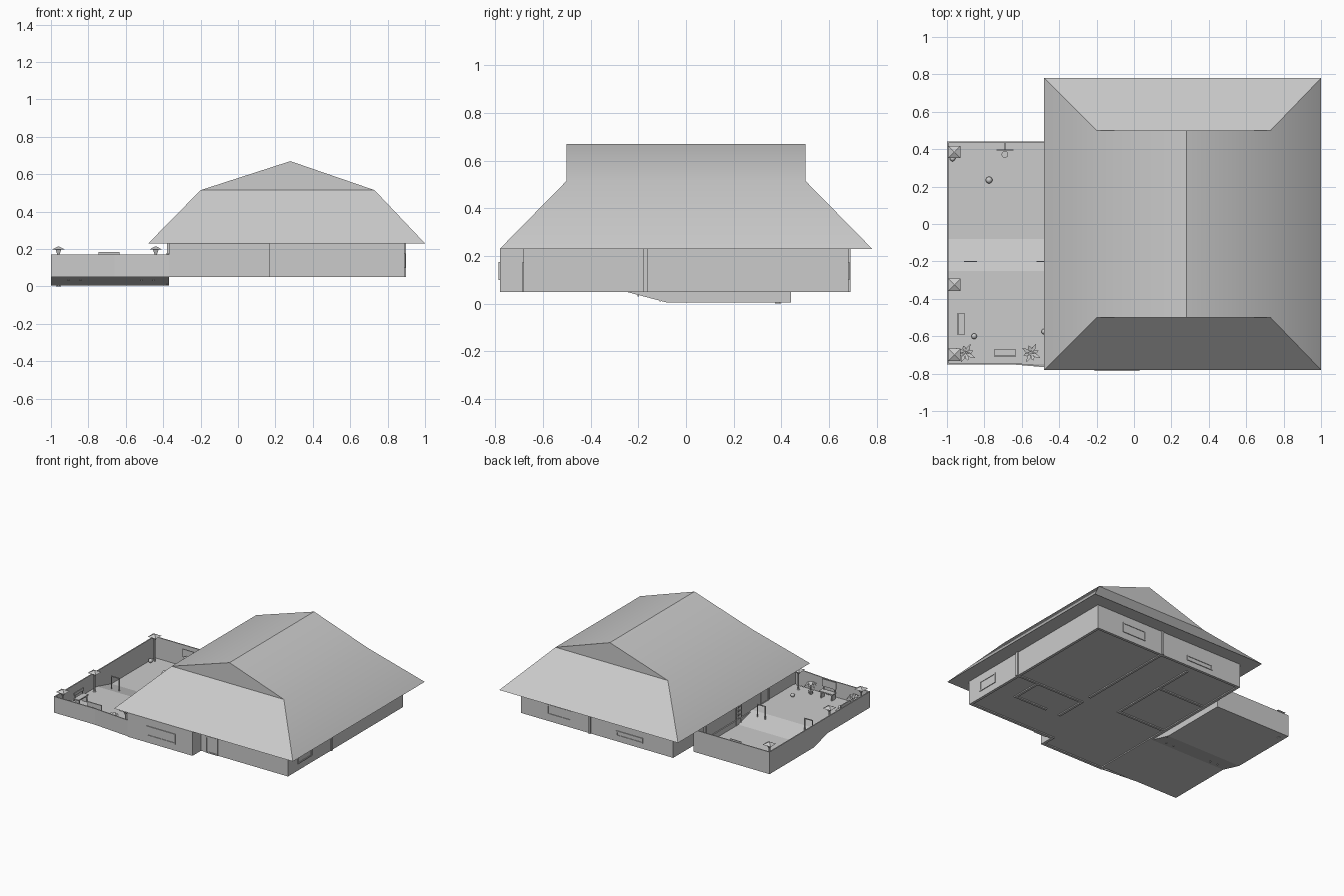
import bpy
import bmesh
import math
from mathutils import Matrix, Vector

default_cube = bpy.data.objects.get("Cube")
if default_cube:
    bpy.data.objects.remove(default_cube, do_unlink=True)

GREY = (0.6, 0.6, 0.6, 1)
plaster = bpy.data.materials.new("plain_grey")
plaster.use_nodes = True
plaster.diffuse_color = GREY
plaster.node_tree.nodes["Principled BSDF"].inputs["Base Color"].default_value = GREY

GROUND, EAVE, FENCE_TOP, LOW = 0.05, 0.23, 0.17, 0.005
WEST, EAST, SOUTH, NORTH, PORCH = -0.37, 0.89, -0.68, 0.68, -0.78


def finish(name, bm, smooth=False):
    bmesh.ops.recalc_face_normals(bm, faces=bm.faces)
    mesh = bpy.data.meshes.new(name)
    bm.to_mesh(mesh)
    bm.free()
    mesh.materials.append(plaster)
    obj = bpy.data.objects.new(name, mesh)
    bpy.context.collection.objects.link(obj)
    if smooth:
        bpy.ops.object.select_all(action="DESELECT")
        obj.select_set(True)
        bpy.context.view_layer.objects.active = obj
        bpy.ops.object.shade_smooth_by_angle(angle=math.radians(32))
    return obj


def add_box(bm, x0, x1, y0, y1, z0, z1):
    place = Matrix.Translation(((x0 + x1) / 2, (y0 + y1) / 2, (z0 + z1) / 2))
    size = Matrix.Diagonal((abs(x1 - x0), abs(y1 - y0), abs(z1 - z0), 1))
    bmesh.ops.create_cube(bm, size=1, matrix=place @ size)


def boxes(name, *specs):
    bm = bmesh.new()
    for spec in specs:
        add_box(bm, *spec)
    return finish(name, bm)


def prism(name, outline, x0, x1):
    """Extrude a (y, z) outline along x."""
    bm = bmesh.new()
    face = bm.faces.new([bm.verts.new((x0, y, z)) for y, z in outline])
    new = bmesh.ops.extrude_face_region(bm, geom=[face])["geom"]
    moved = [v for v in new if isinstance(v, bmesh.types.BMVert)]
    bmesh.ops.translate(bm, verts=moved, vec=(x1 - x0, 0, 0))
    return finish(name, bm)


def add_cone(bm, x, y, z0, z1, r0, r1, sides):
    turn = Matrix.Rotation(math.pi / sides, 4, "Z")
    bmesh.ops.create_cone(bm, cap_ends=True, segments=sides, radius1=r0, radius2=r1,
                          depth=z1 - z0, matrix=Matrix.Translation((x, y, (z0 + z1) / 2)) @ turn)


# Roof: hipped skirt, then a shallow gabled top, closed by a flat soffit
bm = bmesh.new()
rings = []
for x0, x1, y, z in ((-0.48, 1, 0.78, EAVE), (-0.2, 0.73, 0.5, 0.515)):
    rings.append([bm.verts.new(p) for p in ((x0, -y, z), (x1, -y, z), (x1, y, z), (x0, y, z))])
low, up = rings
ridge = [bm.verts.new((0.28, y, 0.67)) for y in (-0.5, 0.5)]
bm.faces.new(low[::-1])
for i in range(4):
    j = (i + 1) % 4
    bm.faces.new((low[i], low[j], up[j], up[i]))
bm.faces.new((up[0], up[1], ridge[0]))
bm.faces.new((up[2], up[3], ridge[1]))
bm.faces.new((up[1], up[2], ridge[1], ridge[0]))
bm.faces.new((up[3], up[0], ridge[0], ridge[1]))
finish("roof", bm, smooth=True)

# House walls, with the front left room stepping forward
T = 0.02
STEP = 0.17
boxes("outer_walls",
      (WEST, WEST + T, PORCH, NORTH, GROUND, EAVE),
      (EAST - T, EAST, SOUTH, NORTH, GROUND, EAVE),
      (WEST, EAST, NORTH - T, NORTH, GROUND, EAVE),
      (WEST, STEP, PORCH, PORCH + T, GROUND, EAVE),
      (STEP - T, STEP, PORCH, SOUTH + T, GROUND, EAVE),
      (STEP - T, EAST, SOUTH, SOUTH + T, GROUND, EAVE))

# Room partitions
partitions = [(0.32, 0.32, -0.08, NORTH), (0.32, 0.32, -0.4, -0.18), (0.32, EAST, -0.17, -0.17),
              (0.45, 0.71, -0.4, -0.4), (0.71, 0.71, -0.4, -0.17), (0.04, 0.04, -0.1, 0.6),
              (WEST, 0.04, -0.11, -0.11), (WEST, 0.04, 0.31, 0.31)]
H = 0.009
boxes("room_partitions", *[(a - H, b + H, c - H, d + H, GROUND, EAVE) for a, b, c, d in partitions])

# House floor sits just above the wall feet
FLOOR = GROUND + 0.008
boxes("house_floor", (WEST + H, EAST - H, SOUTH + H, NORTH - H, FLOOR, FLOOR + 0.005),
      (WEST + H, STEP - H, PORCH + H, SOUTH + H, FLOOR, FLOOR + 0.005))


def opening(name, side, at, a, b, z0, z1):
    """Pane plus raised frame; side is the outward axis, at the wall plane."""
    out = 1 if side[0] == "+" else -1
    bars = [(a, b, z0, z0 + H, H), (a, b, z1 - H, z1, H), (a, a + H, z0, z1, H),
            (b - H, b, z0, z1, H), (a, b, z0, z1, 0.002)]
    specs = []
    for p, q, low_z, high_z, depth in bars:
        face = (at, at + out * depth * 0.6)
        specs.append((*face, p, q, low_z, high_z) if side[1] == "x" else (p, q, *face, low_z, high_z))
    boxes(name, *specs)


# Windows and doors
opening("front_window", "-y", PORCH, -0.21, 0.03, 0.1, 0.175)
opening("front_door", "-y", SOUTH, 0.21, 0.31, GROUND, 0.175)
opening("side_window", "+x", EAST, -0.565, -0.4, 0.1, 0.175)
opening("back_window", "+y", NORTH, 0.47, 0.67, 0.1, 0.175)
opening("low_back_window", "+y", NORTH, -0.12, 0.1, 0.09, 0.13)
opening("terrace_door", "-x", WEST, -0.45, -0.35, GROUND, 0.175)

# Terrace: floor ramps down towards the back, low walls on three sides
BACK, FRONT = 0.44, -0.75
ramp = [(FRONT, GROUND), (-0.25, GROUND), (-0.08, LOW), (BACK, LOW)]
prism("terrace_floor", ramp + [(y, z + 0.006) for y, z in ramp[::-1]], -1, WEST)
prism("terrace_side_wall", ramp + [(BACK, FENCE_TOP), (FRONT, FENCE_TOP)], -1, -0.992)
prism("terrace_house_skirt", ramp[1:] + [(BACK, GROUND)], WEST - 0.008, WEST)
boxes("terrace_back_wall", (-1, WEST, BACK - 0.008, BACK, LOW, FENCE_TOP))
boxes("terrace_front_wall", (-1, -0.66, FRONT, FRONT + 0.008, GROUND, FENCE_TOP))
bm = bmesh.new()
bend = [(-0.66, FRONT), (WEST, PORCH + 0.005), (WEST, PORCH + 0.013), (-0.66, FRONT + 0.008)]
rows = [[bm.verts.new((x, y, z)) for x, y in bend] for z in (GROUND, FENCE_TOP)]
bm.faces.new(rows[0])
bm.faces.new(rows[1])
for i in range(4):
    j = (i + 1) % 4
    bm.faces.new((rows[0][i], rows[0][j], rows[1][j], rows[1][i]))
finish("terrace_front_wall_bend", bm)

# Garden lamps with square hats
for i, (x, y) in enumerate([(-0.96, 0.385), (-0.96, -0.325), (-0.96, -0.7), (-0.44, -0.7)]):
    base = 0 if y > 0 else GROUND
    bm = bmesh.new()
    add_cone(bm, x, y, base, 0.17, 0.006, 0.006, 8)
    add_cone(bm, x, y, base, base + 0.01, 0.014, 0.01, 8)
    add_cone(bm, x, y, 0.168, 0.198, 0.007, 0.022, 4)
    add_cone(bm, x, y, 0.198, 0.215, 0.047, 0.002, 4)
    finish(f"garden_lamp_{i + 1}", bm)

# Benches, one along each wall
SEAT = GROUND + 0.05
for name, cx, cy, along_x in (("front_bench", -0.69, -0.69, True), ("side_bench", -0.925, -0.535, False)):
    parts = [(-0.057, 0.057, -0.022, 0.022, SEAT, SEAT + 0.008),
             (-0.057, 0.057, -0.022, -0.014, SEAT + 0.03, 0.185 if along_x else 0.15)]
    for s in (-0.048, 0.04):
        parts.append((s, s + 0.008, -0.022, 0.018, GROUND, SEAT))
        parts.append((s, s + 0.008, -0.022, -0.016, SEAT, SEAT + 0.035))
    bench = boxes(name, *parts)
    bench.location = (cx, cy, 0)
    if not along_x:
        bench.rotation_euler.z = -math.pi / 2

# Leafy pot plants
for i, (x, y) in enumerate([(-0.9, -0.69), (-0.55, -0.69)]):
    bm = bmesh.new()
    add_cone(bm, x, y, GROUND, GROUND + 0.03, 0.012, 0.018, 8)
    add_cone(bm, x, y, GROUND + 0.03, 0.11, 0.005, 0.004, 6)
    for k in range(8):
        turn = k * math.tau / 8 + 0.3
        out = Vector((math.cos(turn), math.sin(turn), 0))
        side = Vector((-out.y, out.x, 0)) * 0.01
        top = Vector((x, y, 0.105))
        mid = top + out * 0.028 + Vector((0, 0, 0.03))
        tip = top + out * (0.056 if k % 2 else 0.042) + Vector((0, 0, 0.01))
        bm.faces.new([bm.verts.new(p) for p in (top, mid + side, tip, mid - side)])
    finish(f"pot_plant_{i + 1}", bm)

# Goal frames
for name, x0, x1 in (("left_goal", -0.91, -0.84), ("right_goal", -0.52, -0.45)):
    w = 0.006
    boxes(name, (x0, x0 + w, -0.203, -0.197, 0.03, 0.14), (x1 - w, x1, -0.203, -0.197, 0.03, 0.14),
          (x0, x1, -0.203, -0.197, 0.134, 0.14))

# Ball hoop on the back wall
boxes("hoop_board", (-0.735, -0.645, 0.393, 0.399, 0.1, 0.16),
      (-0.694, -0.686, 0.399, BACK, 0.12, 0.13), (-0.694, -0.686, 0.399, 0.407, LOW, 0.12))
bm = bmesh.new()
add_cone(bm, -0.69, 0.372, 0.112, 0.117, 0.018, 0.018, 16)
finish("hoop", bm, smooth=True)

# Wall ladder by the house
rungs = [(WEST - 0.012, WEST - 0.006, -0.11, -0.05, z / 100, z / 100 + 0.005) for z in range(5, 18, 3)]
rails = [(WEST - 0.012, WEST - 0.006, y, y + 0.006, 0.01, 0.18) for y in (-0.11, -0.056)]
boxes("wall_ladder", *rungs, *rails)

# Balls
for i, (x, y, r) in enumerate([(-0.775, 0.235, 0.018), (-0.855, -0.6, 0.015),
                               (-0.48, -0.575, 0.015), (-0.97, 0.35, 0.015)]):
    bm = bmesh.new()
    z = (LOW + 0.006 if y > 0 else GROUND + 0.006) + r
    bmesh.ops.create_uvsphere(bm, u_segments=16, v_segments=10, radius=r, matrix=Matrix.Translation((x, y, z)))
    finish(f"ball_{i + 1}", bm, smooth=True)
